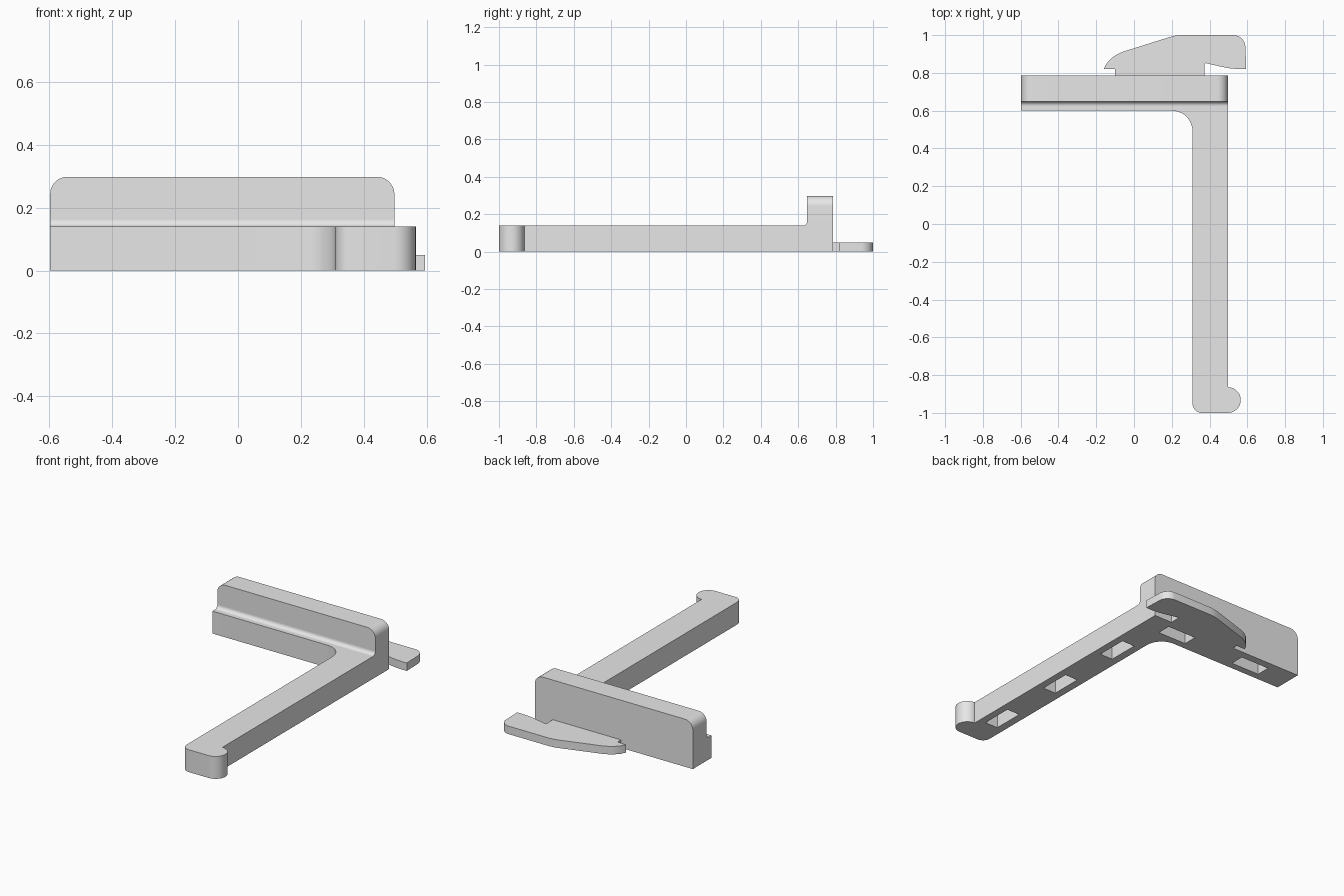
import bpy
import bmesh
from math import sin, cos, radians
from mathutils import Matrix

cube = bpy.data.objects.get("Cube")
if cube:
    bpy.data.objects.remove(cube, do_unlink=True)

grey = bpy.data.materials.new("plain grey")
grey.use_nodes = True
GREY = (0.8, 0.8, 0.8, 1)
grey.diffuse_color = GREY
grey.node_tree.nodes["Principled BSDF"].inputs["Base Color"].default_value = GREY

# Axis frames: outline plane and extrusion direction
FLAT = Matrix.Identity(3)
FACING_FRONT = Matrix(((1, 0, 0), (0, 0, 1), (0, 1, 0)))
FACING_SIDE = Matrix(((0, 0, 1), (1, 0, 0), (0, 1, 0)))


def arc(cx, cy, r, start, end, steps=12):
    """Points on a circular arc, angles in degrees."""
    angles = [radians(start + (end - start) * i / steps) for i in range(steps + 1)]
    return [(cx + r * cos(a), cy + r * sin(a)) for a in angles]


def prism(name, outline, low, high, frame=FLAT):
    """Extrude a closed outline from low to high along the frame's third axis."""
    bm = bmesh.new()
    face = bm.faces.new([bm.verts.new(frame @ Matrix.Identity(3) @ _v(u, v, low))
                         for u, v in outline])
    grown = bmesh.ops.extrude_face_region(bm, geom=[face])["geom"]
    moved = [g for g in grown if isinstance(g, bmesh.types.BMVert)]
    bmesh.ops.translate(bm, verts=moved, vec=frame @ _v(0, 0, high - low))
    bmesh.ops.recalc_face_normals(bm, faces=bm.faces)
    mesh = bpy.data.meshes.new(name)
    bm.to_mesh(mesh)
    bm.free()
    mesh.materials.append(grey)
    obj = bpy.data.objects.new(name, mesh)
    bpy.context.collection.objects.link(obj)
    return obj


def _v(u, v, w):
    from mathutils import Vector
    return Vector((u, v, w))


def rectangle(cx, cy, w, h):
    return [(cx - w / 2, cy - h / 2), (cx + w / 2, cy - h / 2),
            (cx + w / 2, cy + h / 2), (cx - w / 2, cy + h / 2)]


LEFT, RIGHT, BACK, BASE_TOP = 0.497, -0.597, 0.785, 0.14

# L-shaped base: cross bar, long arm and rounded toe
base = prism("base_arm", [(RIGHT, BACK), (RIGHT, 0.6)]
             + arc(0.2, 0.49, 0.11, 90, 0)
             + arc(0.36, -0.95, 0.05, 180, 270, 8)
             + arc(LEFT, -0.932, 0.068, -90, 90, 20)
             + [(LEFT, BACK)], 0, BASE_TOP)

# Pockets in the underside
slots = [(0.405, y, 0.09, 0.2) for y in (-0.72, -0.19, 0.33)]
slots += [(x, 0.69, 0.2, 0.09) for x in (-0.31, 0.25)]
for i, slot in enumerate(slots):
    cutter = prism(f"pocket_cutter_{i + 1}", rectangle(*slot), -0.05, 0.12)
    cutter.hide_render = True
    cutter.hide_viewport = True
    cut = base.modifiers.new("pocket", "BOOLEAN")
    cut.operation = "DIFFERENCE"
    cut.solver = "EXACT"
    cut.object = cutter

# Upright wall with rounded top corners
wall = prism("upright_wall", [(RIGHT, BASE_TOP), (LEFT, BASE_TOP)]
             + arc(LEFT - 0.055, 0.243, 0.055, 0, 90)
             + arc(RIGHT + 0.055, 0.243, 0.055, 90, 180), 0.648, BACK, FACING_FRONT)

# Fillet between the base and the wall
fillet = prism("wall_fillet", [(0.648, BASE_TOP)]
               + arc(0.625, 0.163, 0.023, 0, -90, 8), RIGHT, LEFT, FACING_SIDE)

# Thin hooked latch plate behind the wall
latch = prism("latch_plate", [(-0.1, BACK), (-0.1, 0.82), (-0.16, 0.82), (-0.145, 0.85),
                              (-0.12, 0.877), (-0.095, 0.895), (-0.065, 0.91),
                              (0.19, 0.99), (0.22, 0.997), (0.25, 1.0)]
              + arc(0.525, 0.935, 0.065, 90, 0)
              + [(0.594, 0.82), (0.55, 0.82), (0.5, 0.825), (0.45, 0.835),
                 (0.38, 0.852), (0.372, 0.845), (0.372, BACK)], 0, 0.05)

# Smooth the rounded sides, keep corners sharp
bpy.ops.object.select_all(action="DESELECT")
for part in (base, wall, fillet, latch):
    part.select_set(True)
bpy.context.view_layer.objects.active = base
bpy.ops.object.shade_smooth_by_angle(angle=radians(30))
